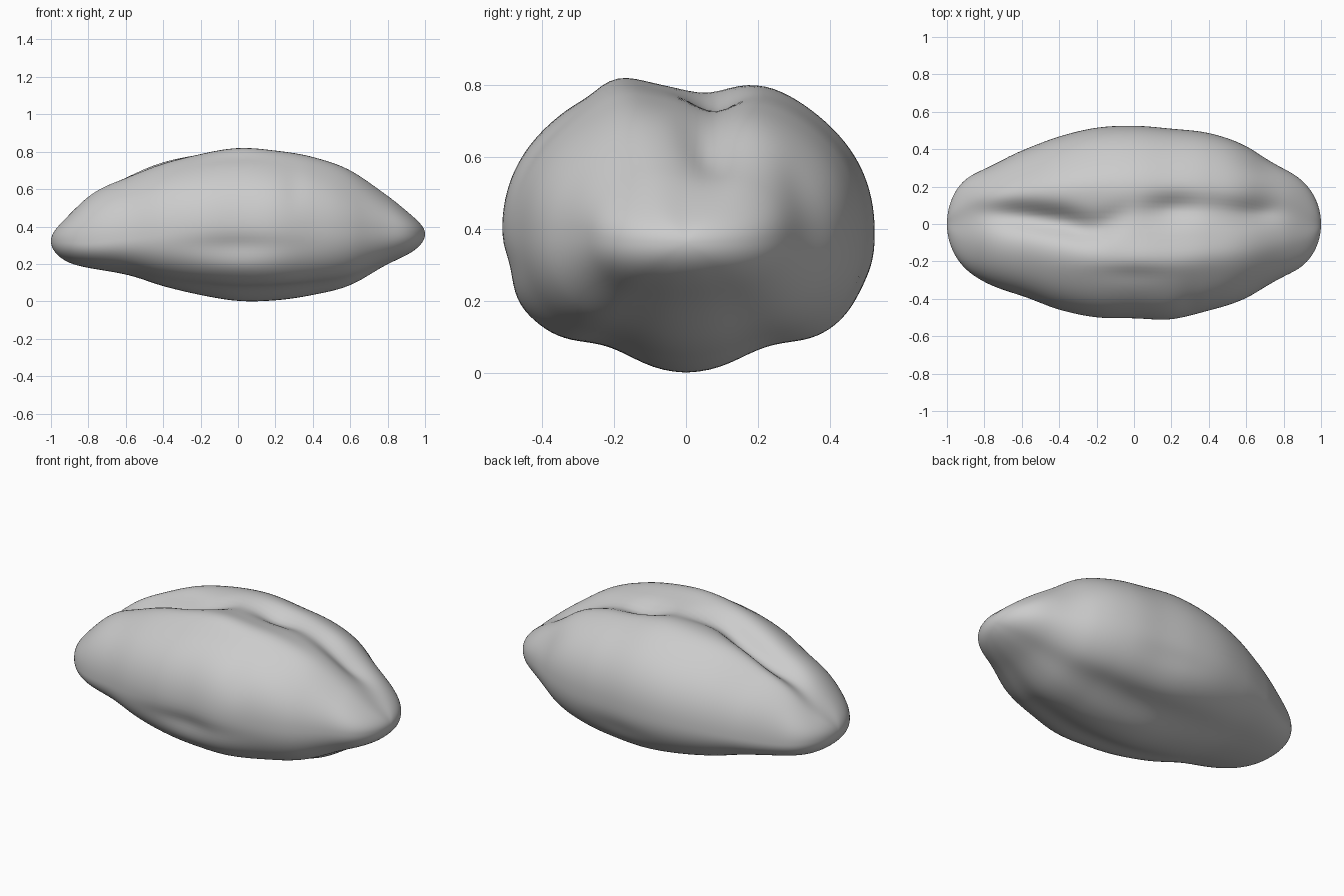
import bpy, bmesh, math

cube = bpy.data.objects.get("Cube")
if cube:
    bpy.data.objects.remove(cube, do_unlink=True)

RINGS, SIDES = 120, 128

# Half sizes at even steps along x, relative to a unit ellipse
BACK = (.60, .49, .49, .51, .525, .525, .52, .53, .525, .50, .56)
FRONT = (.58, .515, .48, .50, .51, .505, .52, .505, .50, .47, .56)
TOP = (.29, .43, .425, .425, .42, .425, .42, .42, .40, .325, .24)
BOTTOM = (.28, .22, .235, .30, .35, .385, .39, .385, .375, .31, .27)
MIDDLE = (.335, .325, .345, .37, .39, .4, .4, .4, .4, .39, .375)
GROOVE_Y = (.08, .06, .04, .01, -.02, .06, .08, .08, .06, .07, .05)
GROOVE_DEPTH = (0, .05, .085, .09, .05, .015, .055, .035, .05, .03, 0)

# Soft dents: centre, radii, depth (negative depth is a bump)
DENTS = (
    ((0, -.48, .31), (.28, .15, .06), .018),
    ((0, -.42, .2), (.2, .15, .05), -.006),
    ((.6, -.32, .52), (.14, .1, .18), .015),
    ((.3, -.4, .62), (.06, .2, .12), .006),
    ((.65, .33, .5), (.15, .09, .16), .022),
    ((.68, .1, .62), (.13, .1, .12), .025),
    ((.8, 0, .2), (.15, .2, .1), .008),
    ((0, -.27, .78), (.2, .05, .08), .008),
    ((.1, .5, .25), (.2, .15, .06), .008),
)


def bell(value, width):
    return math.exp(-(value / width) ** 2)


def along(keys, x):
    """Smooth curve through evenly spaced keys."""
    last = len(keys) - 1
    pos = (x + 1) / 2 * last
    i = min(int(pos), last - 1)
    t = pos - i
    a, b, c, d = (keys[max(0, min(last, i + k))] for k in (-1, 0, 1, 2))
    return b + t / 2 * (c - a + t * (2*a - 5*b + 4*c - d + t * (3*(b - c) + d - a)))


def power(value, exponent):
    return math.copysign(abs(value) ** exponent, value)


def surface_point(x, angle):
    taper = math.sqrt(max(0, 1 - x * x))
    middle = along(MIDDLE, x)
    side, rise = power(math.cos(angle), .9), power(math.sin(angle), .9)
    width = along(BACK if side > 0 else FRONT, x) * taper
    y = side * width
    if rise >= 0:
        # Two long ridges with a wandering groove between them
        height = along(TOP, x) * taper
        ridge = .035 * bell(side + .4, .2) * bell(x - .1, .5)
        ridge += .03 * bell(side - .45, .25) * bell(x + .4, .6)
        groove = .02 * bell(side - .05, .3) + along(GROOVE_DEPTH, x) * bell(y - along(GROOVE_Y, x), .075)
        z = middle + rise * height + rise * taper * (ridge - groove)
    else:
        # Shallow keel underneath
        keel = 1 - .13 * bell(abs(side) - .45, .24) * bell(x - .15, .6)
        z = middle + rise * along(BOTTOM, x) * taper * keel
    reach = math.hypot(y, z - middle)
    push = 0
    for centre, radii, depth in DENTS:
        weight = 1
        for p, c, r in zip((x, y, z), centre, radii):
            weight *= bell(p - c, r)
        push += depth * weight
    scale = 1 - push / max(reach, .1)
    return x, y * scale, middle + (z - middle) * scale


# Pebble body, lofted from ring to ring and closed at both tips
bm = bmesh.new()
rings = []
for i in range(1, RINGS):
    x = -math.cos(math.pi * i / RINGS)
    rings.append([bm.verts.new(surface_point(x, math.tau * j / SIDES)) for j in range(SIDES)])
for lower, upper in zip(rings, rings[1:]):
    for j in range(SIDES):
        k = (j + 1) % SIDES
        bm.faces.new((lower[j], lower[k], upper[k], upper[j]))
for ring, x in ((rings[0], -1), (rings[-1], 1)):
    tip = bm.verts.new((x, 0, along(MIDDLE, x)))
    for j in range(SIDES):
        bm.faces.new((tip, ring[j], ring[(j + 1) % SIDES]))
bmesh.ops.recalc_face_normals(bm, faces=bm.faces)
floor = min(v.co.z for v in bm.verts)
bmesh.ops.translate(bm, verts=bm.verts, vec=(0, 0, -floor))
for face in bm.faces:
    face.smooth = True

mesh = bpy.data.meshes.new("pebble_body")
bm.to_mesh(mesh)
bm.free()
body = bpy.data.objects.new("pebble_body", mesh)
bpy.context.collection.objects.link(body)

grey = bpy.data.materials.new("stone_grey")
grey.use_nodes = True
colour = (.6, .6, .6, 1)
grey.diffuse_color = colour
grey.node_tree.nodes["Principled BSDF"].inputs["Base Color"].default_value = colour
mesh.materials.append(grey)
